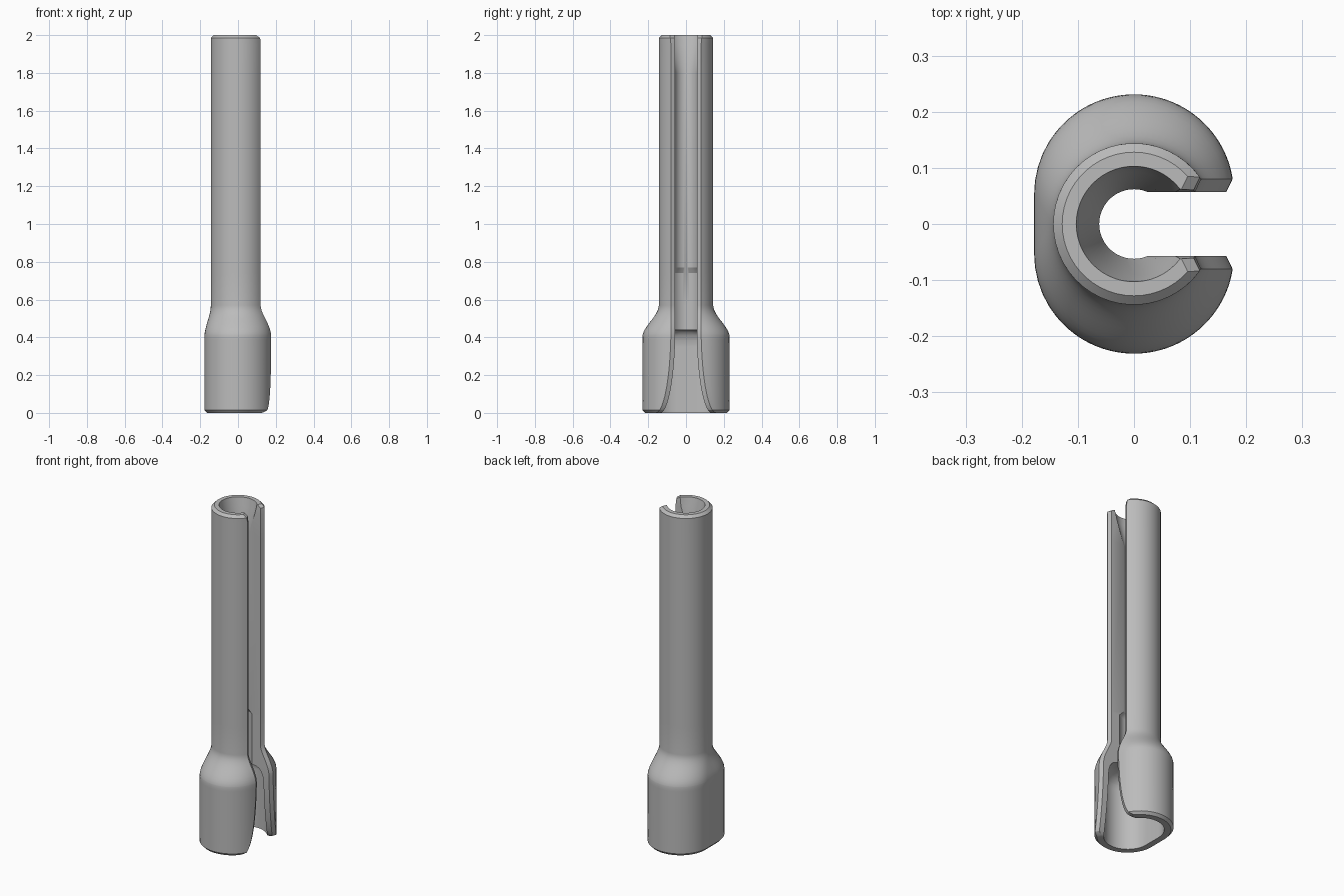
import bpy, bmesh, math

cube = bpy.data.objects.get("Cube")
if cube:
    bpy.data.objects.remove(cube)

metal = bpy.data.materials.new("plain_grey")
metal.use_nodes = True
grey = (0.5, 0.5, 0.5, 1)
metal.diffuse_color = grey
metal.node_tree.nodes["Principled BSDF"].inputs["Base Color"].default_value = grey

ARC = 20
TOP = 2.0
SPREAD = 0.053      # half distance between the two round ends of the socket


def ramp(z, a, b):
    return min(max((z - a) / (b - a), 0), 1)


def mix(a, b, t):
    return a + (b - a) * t


def outer(z):
    """Radius and spread of the outside: oval socket blending to a round tube."""
    t = ramp(z, 0.4, 0.57)
    t = t * t * (3 - 2 * t)
    r = mix(0.178, 0.144, t)
    r -= 0.014 * (1 - ramp(z, 0, 0.015))
    r -= 0.016 * ramp(z, 1.985, TOP)
    return r, SPREAD * (1 - t)


def inner(z):
    """Radius and spread of the bore: socket cavity, step, long bore, funnel."""
    t = ramp(z, 0.35, 0.44)
    t = 1 - math.sqrt(1 - t * t)
    r = mix(0.128, 0.078, t)
    r -= 0.016 * ramp(z, 0.74, 0.77)
    r += 0.041 * ramp(z, 1.8, TOP)
    return r, SPREAD * (1 - t)


def slot(z):
    """Half width of the side slot, flaring at the foot and slightly at the top."""
    t = 1 - ramp(z, 0, 0.45)
    return 0.057 + 0.08 * (1 - math.sqrt(1 - t * t)) + 0.005 * ramp(z, 1.95, TOP)


def half_arc(r, spread, y):
    """Points from the slot edge at height y round to the back centre line."""
    start = math.asin((y - spread) / r)
    angles = [mix(start, math.pi, i / ARC) for i in range(ARC + 1)]
    return [(r * math.cos(a), r * math.sin(a) + spread) for a in angles] + [(-r, 0)]


def section(z):
    w = slot(z)
    outside = half_arc(*outer(z), w + 0.023)
    inside = half_arc(*inner(z), w)
    chamfer = (outside[0][0] - 0.011, w)
    return outside[::-1] + [chamfer] + inside


# Heights: dense at the foot, shoulder, step and top edge
levels = {0.45 * (i / 22) ** 1.6 for i in range(23)}
levels |= {0.35 + 0.09 * math.sin(i * math.pi / 16) for i in range(9)}
levels |= {0.4 + 0.17 * i / 12 for i in range(13)}
levels |= {0.015, 0.74, 0.77, 1.8, 1.95, 1.985, TOP}

# Loft one half of the slotted tube
bm = bmesh.new()
rows = [[bm.verts.new((x, y, z)) for x, y in section(z)] for z in sorted(levels)]
for low, high in zip(rows, rows[1:]):
    for i in range(len(low) - 1):
        bm.faces.new((low[i], low[i + 1], high[i + 1], high[i]))

# End rims
n = ARC + 2
for row in (rows[0], rows[-1]):
    bm.faces.new((row[n - 1], row[n], row[n + 1]))
    for i in range(n - 1):
        bm.faces.new((row[i], row[i + 1], row[2 * n - 1 - i], row[2 * n - i]))
bmesh.ops.remove_doubles(bm, verts=bm.verts, dist=0.00005)
bmesh.ops.recalc_face_normals(bm, faces=bm.faces)

mesh = bpy.data.meshes.new("slotted_tube_socket")
bm.to_mesh(mesh)
bm.free()
mesh.materials.append(metal)
tube = bpy.data.objects.new("slotted_tube_socket", mesh)
bpy.context.collection.objects.link(tube)
bpy.context.view_layer.objects.active = tube
tube.select_set(True)
bpy.ops.object.shade_smooth_by_angle(angle=math.radians(28))

# Other half
mirror = tube.modifiers.new("mirror_halves", "MIRROR")
mirror.use_axis = (False, True, False)
mirror.merge_threshold = 0.0005
